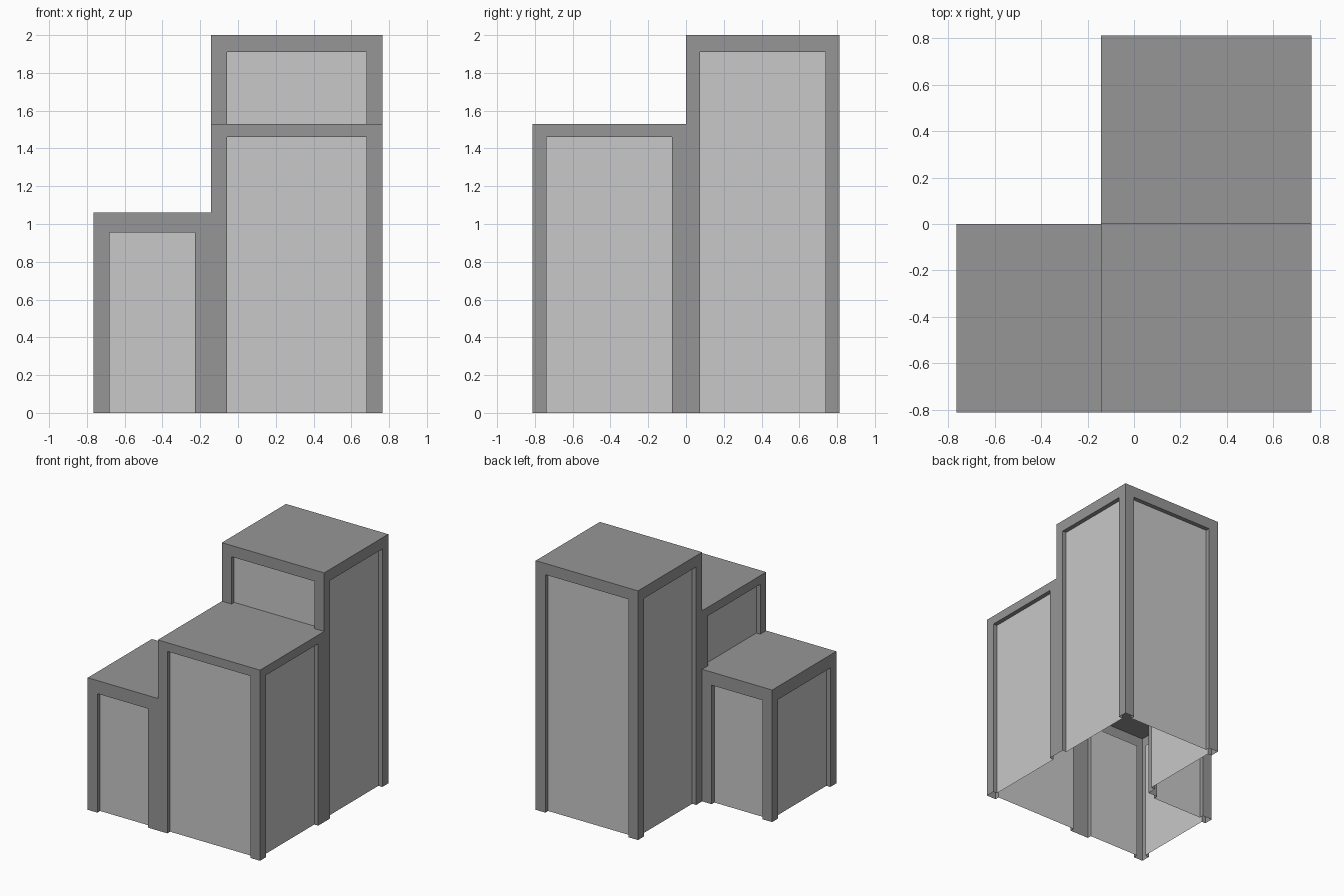
import bpy
import bmesh
from mathutils import Vector

cube = bpy.data.objects.get("Cube")
if cube:
    bpy.data.objects.remove(cube, do_unlink=True)


def make_material(name, value):
    mat = bpy.data.materials.new(name)
    mat.use_nodes = True
    color = (value, value, value, 1)
    mat.diffuse_color = color
    mat.node_tree.nodes["Principled BSDF"].inputs["Base Color"].default_value = color
    return mat


MATERIALS = [make_material("frame_grey", 0.305), make_material("panel_light_grey", 0.58)]
FRAME, PANEL = 0, 1
DEPTH = 0.035

# Shared plan lines and roof heights
LEFT, RIGHT, STEP = 0.765, -0.765, -0.143
FRONT, MIDDLE, BACK = -0.813, 0.0, 0.813
LOW, MID, TALL = 1.06, 1.53, 2.0


def add_face(bm, points, material):
    face = bm.faces.new([bm.verts.new(p) for p in points])
    face.material_index = material


def add_wall(bm, start, end, base, top, margin, head):
    """Framed wall with a recessed panel, outside on the right of start to end."""
    a, b = Vector((*start, 0)), Vector((*end, 0))
    along = (b - a).normalized()
    inward = Vector((-along.y, along.x, 0)) * DEPTH
    length = (b - a).length
    lo, hi, panel_top = margin, length - margin, top - head

    def at(u, z, inset=False):
        return a + along * u + Vector((0, 0, z)) + (inward if inset else Vector())

    def strip(u0, u1, z0, z1, material=FRAME, inset=False):
        add_face(bm, [at(u0, z0, inset), at(u1, z0, inset),
                      at(u1, z1, inset), at(u0, z1, inset)], material)

    # Posts, header and recessed panel
    strip(0, lo, base, panel_top)
    strip(hi, length, base, panel_top)
    strip(0, length, panel_top, top)
    strip(lo, hi, base, panel_top, PANEL, True)

    # Reveals around the panel, with a sill where it stands on a roof
    edges = [((lo, base), (lo, panel_top)), ((lo, panel_top), (hi, panel_top)),
             ((hi, panel_top), (hi, base))]
    if base > 0:
        edges.append(((hi, base), (lo, base)))
    for p, q in edges:
        add_face(bm, [at(*p), at(*p, True), at(*q, True), at(*q)], FRAME)


def build_block(name, x0, x1, y0, y1, top, head, bases):
    """Open-bottomed block; bases gives each wall's foot height or None."""
    bm = bmesh.new()
    corners = [(x0, y0), (x1, y0), (x1, y1), (x0, y1)]
    for i, base in enumerate(bases):
        if base is not None:
            margin = 0.085 if i % 2 == 0 else 0.075
            add_wall(bm, corners[i], corners[(i + 1) % 4], base, top, margin, head)
    add_face(bm, [(x, y, top) for x, y in corners], FRAME)
    bmesh.ops.remove_doubles(bm, verts=bm.verts[:], dist=0.0001)
    mesh = bpy.data.meshes.new(name)
    bm.to_mesh(mesh)
    bm.free()
    for mat in MATERIALS:
        mesh.materials.append(mat)
    bpy.context.collection.objects.link(bpy.data.objects.new(name, mesh))


# Wall order: front, left, back, right
build_block("tall_block", STEP, LEFT, MIDDLE, BACK, TALL, 0.09, (MID, 0, 0, 0))
build_block("middle_block", STEP, LEFT, FRONT, MIDDLE, MID, 0.07, (0, 0, None, LOW))
build_block("low_block", RIGHT, STEP, FRONT, MIDDLE, LOW, 0.105, (0, None, 0, 0))
